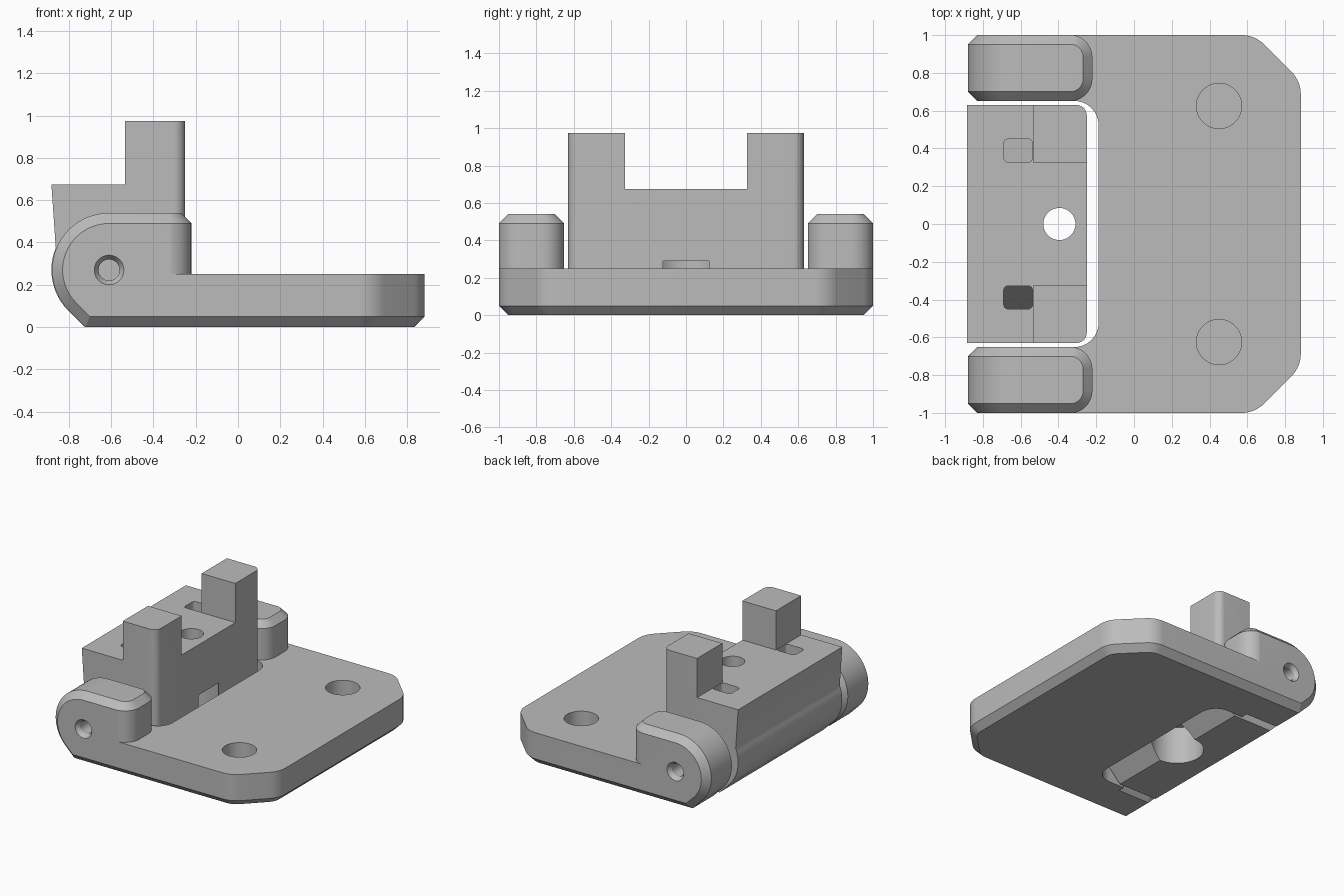
import bpy, bmesh, math
from mathutils import Vector

if "Cube" in bpy.data.objects:
    bpy.data.objects.remove(bpy.data.objects["Cube"], do_unlink=True)

grey = bpy.data.materials.new("matte_grey")
grey.use_nodes = True
grey.diffuse_color = (0.5, 0.5, 0.5, 1)
grey.node_tree.nodes["Principled BSDF"].inputs["Base Color"].default_value = (0.5, 0.5, 0.5, 1)

PIVOT_X, PIVOT_Z = -0.61, 0.27


def rounded(corners, steps=8):
    """Outline from (x, y, radius) corners."""
    pts = []
    for i, (x, y, r) in enumerate(corners):
        p = Vector((x, y))
        if r <= 0:
            pts.append(p)
            continue
        a = (Vector(corners[i - 1][:2]) - p).normalized()
        b = (Vector(corners[(i + 1) % len(corners)][:2]) - p).normalized()
        half = a.angle(b) / 2
        centre = p + (a + b).normalized() * r / math.sin(half)
        start = p + a * r / math.tan(half) - centre
        turn = start.angle_signed(p + b * r / math.tan(half) - centre)
        for k in range(steps + 1):
            t = -turn * k / steps
            c, s = math.cos(t), math.sin(t)
            pts.append(centre + Vector((start.x * c - start.y * s, start.x * s + start.y * c)))
    return pts


def loft(name, layers, axis="z"):
    """Solid through (height, outline) layers along z or y."""
    bm = bmesh.new()
    rings = []
    for h, pts in layers:
        rings.append([bm.verts.new((p[0], p[1], h) if axis == "z" else (p[0], h, p[1])) for p in pts])
    n = len(rings[0])
    bm.faces.new(rings[0])
    bm.faces.new(rings[-1])
    for low, high in zip(rings, rings[1:]):
        for i in range(n):
            j = (i + 1) % n
            bm.faces.new((low[i], low[j], high[j], high[i]))
    bmesh.ops.recalc_face_normals(bm, faces=bm.faces[:])
    mesh = bpy.data.meshes.new(name)
    bm.to_mesh(mesh)
    bm.free()
    mesh.materials.append(grey)
    obj = bpy.data.objects.new(name, mesh)
    bpy.context.collection.objects.link(obj)
    return obj


def circle(x, y, r, n=40):
    return [(x + r * math.cos(2 * math.pi * i / n), y + r * math.sin(2 * math.pi * i / n)) for i in range(n)]


def rect(x0, x1, y0, y1, r=0):
    return rounded([(x0, y0, r), (x1, y0, r), (x1, y1, r), (x0, y1, r)])


def combine(obj, tool, operation="DIFFERENCE"):
    """Apply a boolean and drop the tool."""
    mod = obj.modifiers.new("cut", "BOOLEAN")
    mod.object, mod.operation, mod.solver = tool, operation, "EXACT"
    bpy.context.view_layer.objects.active = obj
    bpy.ops.object.modifier_apply(modifier=mod.name)
    bpy.data.objects.remove(tool, do_unlink=True)


def knuckle(r, inset=0):
    """Teardrop curve around the hinge axis, ending on the bottom."""
    pts = []
    for k in range(25):
        a = math.radians(90 + 135 * k / 24)
        pts.append((PIVOT_X + r * math.cos(a), PIVOT_Z + r * math.sin(a)))
    pts.append((PIVOT_X + PIVOT_Z - inset - r * math.sqrt(2), inset))
    return pts


def plate_outline(d):
    k = d * math.tan(math.pi / 8)
    right = [(0.64 - k, 1 - d, 0.17 - d), (0.883 - d, 0.757 - k, 0.17 - d)]
    lower = [(x, -y, r) for x, y, r in reversed(right)]
    return rounded([(-0.45, 1 - d, 0)] + right + lower + [(-0.45, d - 1, 0)])


# Base plate with chamfered underside, hinge slot and two blind holes
plate = loft("base_plate", [(0, plate_outline(0.05)), (0.05, plate_outline(0)), (0.25, plate_outline(0))])
slot = rounded([(-2, -0.652, 0), (-0.187, -0.652, 0.13), (-0.187, 0.652, 0.13), (-2, 0.652, 0)])
combine(plate, loft("slot_cutter", [(-1, slot), (1, slot)]))
for side in (-1, 1):
    hole = circle(0.45, 0.625 * side, 0.12)
    combine(plate, loft("hole_cutter", [(0.05, hole), (1, hole)]))

# Hinge arms: chamfered teardrops with a rounded inner end
for side, label in ((-1, "front"), (1, "back")):
    def profile(d):
        return knuckle(0.27 - d, d) + [(0.1, d), (0.1, 0.54 - d)]

    def plan(d):
        lo, hi = 0.65 + d, 1.002 - d
        return [(x, y * side) for x, y in rounded(
            [(-1.2, lo, 0), (-0.22 - d, lo, 0.12 - d), (-0.22 - d, hi, 0.12 - d), (-1.2, hi, 0)])]

    arm = loft(label + "_hinge_arm", [(0.652 * side, profile(0.05)), (0.702 * side, profile(0)),
                                      (0.95 * side, profile(0)), (side, profile(0.05))], "y")
    combine(arm, loft("plan_cutter", [(-0.1, plan(0)), (0.491, plan(0)), (0.541, plan(0.05))]), "INTERSECT")
    pin = [(h * side, circle(PIVOT_X, PIVOT_Z, r)) for h, r in ((0.6, 0.05), (0.97, 0.05), (1.0, 0.07), (1.02, 0.07))]
    combine(arm, loft("pin_cutter", pin, "y"))

# Swinging block with two posts
body = knuckle(0.273)[12:] + [(-0.40, 0), (-0.25, 0.15), (-0.25, 0.975), (-0.535, 0.975),
                              (-0.535, 0.675), (-0.883, 0.675)]
block = loft("hinge_block", [(-0.63, body), (0.63, body)], "y")
bm = bmesh.new()
bm.from_mesh(block.data)
edges = [e for e in bm.edges if all(abs(v.co.x + 0.25) < 0.001 for v in e.verts)
         and abs(e.verts[0].co.z - e.verts[1].co.z) > 0.1]
bmesh.ops.bevel(bm, geom=edges, offset=0.055, segments=8, profile=0.5, affect="EDGES")
bm.to_mesh(block.data)
bm.free()
gap = rect(-0.8, 0, -0.325, 0.325)
combine(block, loft("gap_cutter", [(0.675, gap), (1.2, gap)]))

# Screw hole with a wide recess underneath
for r, low, high in ((0.085, -0.1, 0.9), (0.19, -0.1, 0.29)):
    ring = circle(-0.395, 0, r)
    combine(block, loft("screw_cutter", [(low, ring), (high, ring)]))

# Pockets with floors sloping outwards
for side in (-1, 1):
    pocket = loft("pocket_cutter", [(0, rect(-0.69, -0.537, 0.327 * side, 0.45 * side, 0.025)),
                                    (1, rect(-0.69, -0.537, 0.327 * side, 0.45 * side, 0.025))])
    for v in pocket.data.vertices:
        if v.co.z < 0.5:
            v.co.z = 0.5 - 1.8 * (abs(v.co.y) - 0.327)
    combine(block, pocket)

# Join the arms to the plate
for label in ("front", "back"):
    combine(plate, bpy.data.objects[label + "_hinge_arm"], "UNION")

# Smooth the rounded surfaces, keeping edges sharp
for obj in (plate, block):
    bpy.ops.object.select_all(action="DESELECT")
    obj.select_set(True)
    bpy.context.view_layer.objects.active = obj
    bpy.ops.object.shade_smooth_by_angle(angle=math.radians(25))
